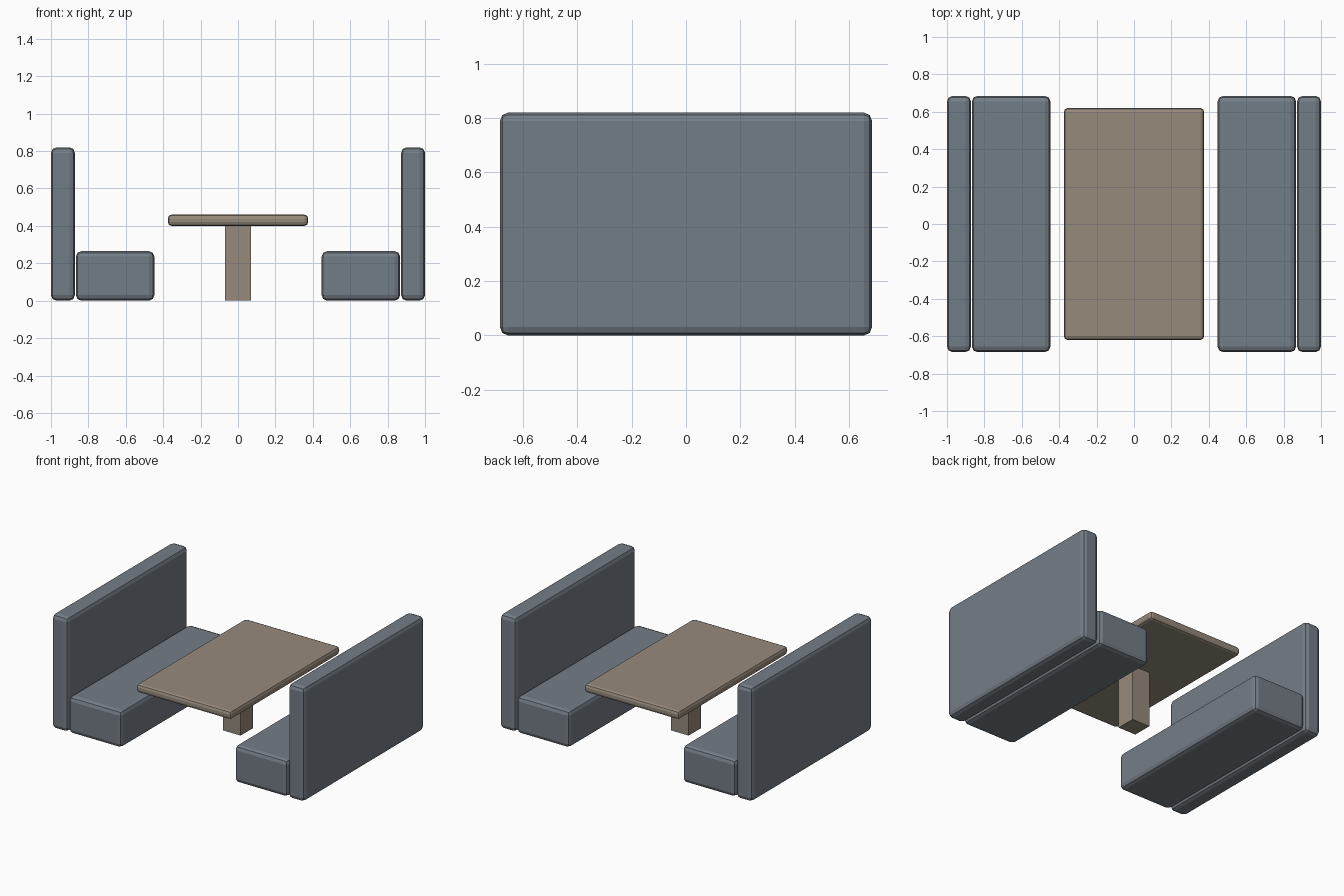
import bpy

# Remove the default cube
default = bpy.data.objects.get("Cube")
if default:
    bpy.data.objects.remove(default, do_unlink=True)


def make_material(name, rgb):
    mat = bpy.data.materials.new(name)
    mat.use_nodes = True
    colour = (*rgb, 1.0)
    mat.diffuse_color = colour
    mat.node_tree.nodes["Principled BSDF"].inputs["Base Color"].default_value = colour
    return mat


def block(name, low, high, mat, bevel=0.0):
    """Box between two corners, with optionally rounded edges."""
    centre = [(a + b) / 2 for a, b in zip(low, high)]
    bpy.ops.mesh.primitive_cube_add(size=1, location=centre)
    obj = bpy.context.object
    obj.name = name
    obj.scale = [b - a for a, b in zip(low, high)]
    bpy.ops.object.transform_apply(location=False, rotation=False, scale=True)
    obj.data.materials.append(mat)
    if bevel:
        mod = obj.modifiers.new("rounded_edges", "BEVEL")
        mod.width = bevel
        mod.segments = 2
    return obj


upholstery = make_material("slate_grey_upholstery", (0.175, 0.205, 0.238))
wood = make_material("taupe_wood", (0.305, 0.254, 0.198))

# Two facing benches, each a seat block and a tall backrest
half_length = 0.685
for side, sign in (("left", 1), ("right", -1)):
    for part, inner, outer, height in (("seat", 0.447, 0.867, 0.265),
                                       ("backrest", 0.872, 1.0, 0.82)):
        x_low, x_high = sorted((sign * inner, sign * outer))
        block(f"{side}_{part}", (x_low, -half_length, 0),
              (x_high, half_length, height), upholstery, 0.03)

# Table between the benches
block("table_top", (-0.375, -0.62, 0.4), (0.375, 0.62, 0.46), wood, 0.02)
block("table_pedestal", (-0.07, -0.07, 0), (0.07, 0.07, 0.41), wood)
